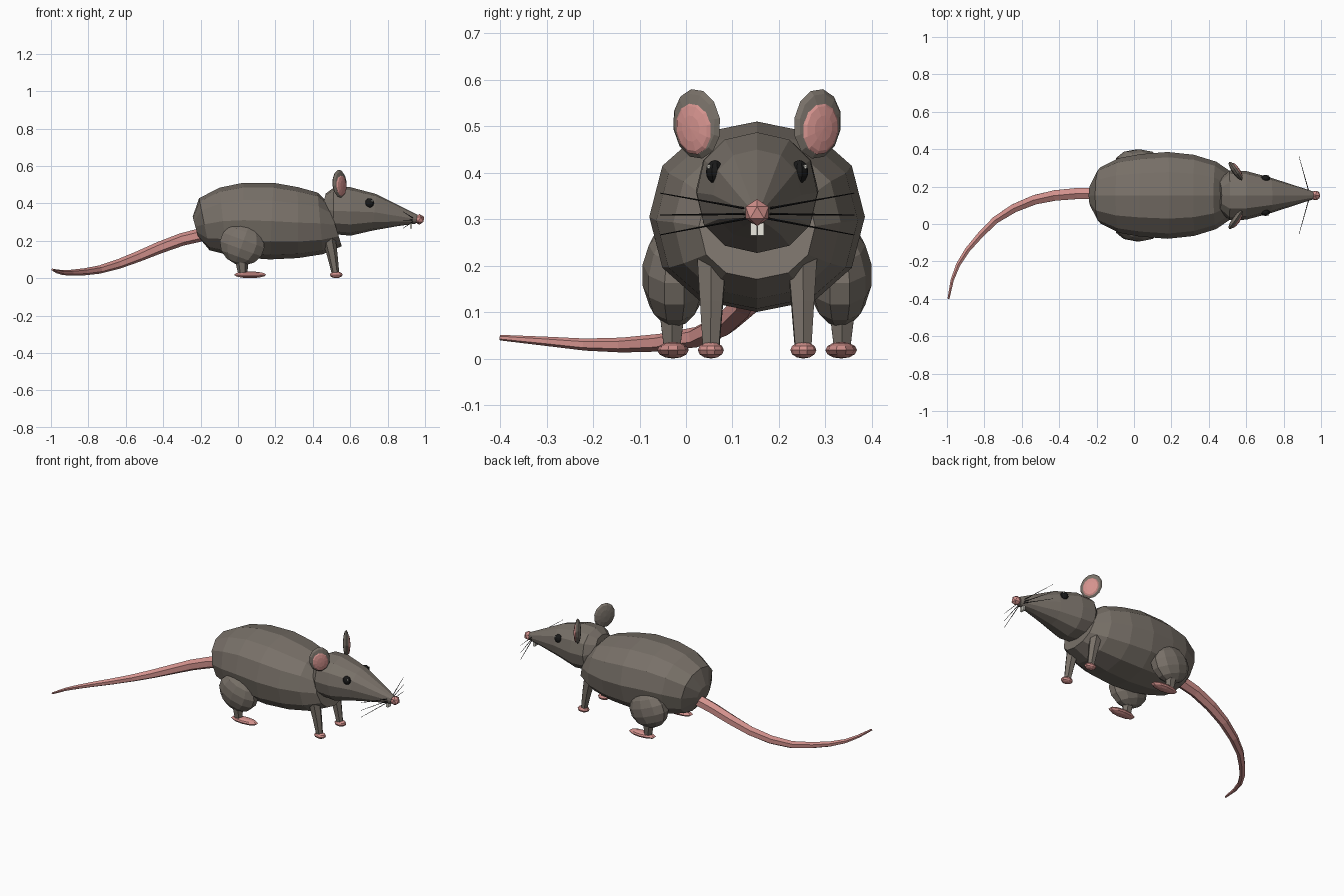
import bpy, bmesh
from math import cos, sin, pi, radians, copysign
from mathutils import Vector, Matrix, Euler

if "Cube" in bpy.data.objects:
    bpy.data.objects.remove(bpy.data.objects["Cube"])

Y0 = 0.153  # symmetry plane of the animal


def material(name, rgb):
    m = bpy.data.materials.new(name)
    m.diffuse_color = (*rgb, 1)
    m.use_nodes = True
    m.node_tree.nodes["Principled BSDF"].inputs["Base Color"].default_value = m.diffuse_color
    return m


FUR = material("fur", (0.19, 0.165, 0.14))
PINK = material("pink_skin", (0.66, 0.29, 0.27))
BLACK = material("black", (0.01, 0.01, 0.01))
WHITE = material("white", (0.85, 0.83, 0.75))


def finish(bm, name, mat):
    bmesh.ops.recalc_face_normals(bm, faces=bm.faces)
    me = bpy.data.meshes.new(name)
    bm.to_mesh(me)
    bm.free()
    me.materials.append(mat)
    ob = bpy.data.objects.new(name, me)
    bpy.context.collection.objects.link(ob)
    return ob


def loft(name, rings, sides, mat, power=1.0):
    """Skin rings given as (centre, half width, half height, lean)."""
    bm = bmesh.new()
    centres = [Vector(r[0]) for r in rings]
    loops = []
    for i, (c, w, h, *lean) in enumerate(rings):
        c = Vector(c)
        d = centres[min(i + 1, len(rings) - 1)] - centres[max(i - 1, 0)]
        side = Vector((0, 0, 1)).cross(d).normalized()
        up = d.cross(side).normalized()
        loop = []
        for k in range(sides):
            a = pi / 2 + 2 * pi * k / sides
            u = copysign(abs(cos(a)) ** power, cos(a)) * w
            v = copysign(abs(sin(a)) ** power, sin(a)) * h
            p = c + side * u + up * v
            if lean:
                p.x -= lean[0] * v
            loop.append(bm.verts.new(p))
        loops.append(loop)
    for a, b in zip(loops, loops[1:]):
        for k in range(sides):
            n = (k + 1) % sides
            bm.faces.new((a[k], a[n], b[n], b[k]))
    bm.faces.new(loops[0])
    bm.faces.new(loops[-1])
    return finish(bm, name, mat)


def ball(name, loc, scale, mat, seg=10, rings=6, rot=Matrix()):
    bm = bmesh.new()
    m = Matrix.Translation(loc) @ rot @ Matrix.Diagonal((*scale, 1))
    bmesh.ops.create_uvsphere(bm, u_segments=seg, v_segments=rings, radius=1, matrix=m)
    return finish(bm, name, mat)


# Body and head: (x, centre z, half width, half height, lean)
body = [(-0.228, .275, .06, .055, 0), (-0.18, .288, .15, .142, 0), (-0.08, .305, .2, .18, 0),
        (0.03, .31, .22, .2, 0), (0.18, .305, .232, .205, 0), (0.32, .297, .217, .19, .05),
        (0.44, .293, .18, .165, .15), (0.52, .285, .125, .115, .4)]
head = [(0.45, .375, .08, .08, 0), (0.51, .36, .132, .125, .1), (0.60, .357, .13, .13, .05),
        (0.73, .352, .095, .098, 0), (0.86, .331, .053, .054, 0), (0.955, .315, .022, .024, 0)]
for name, prof in (("body", body), ("head", head)):
    loft(name, [((x, Y0, z), w, h, l) for x, z, w, h, l in prof], 12, FUR, 0.9)

# Nose
bm = bmesh.new()
bmesh.ops.create_icosphere(bm, subdivisions=1, radius=0.029,
                           matrix=Matrix.Translation((0.97, Y0, .314)))
finish(bm, "nose", PINK)

# Tail: curving path with tapering radius
tail = [(-0.17, .163, .238, .036), (-0.3, .163, .207, .034), (-0.42, .153, .163, .032),
        (-0.53, .13, .117, .029), (-0.64, .085, .075, .026), (-0.74, .022, .046, .022),
        (-0.82, -.057, .034, .019), (-0.89, -.138, .029, .016), (-0.94, -.217, .03, .013),
        (-0.972, -.3, .037, .01), (-0.992, -.4, .045, .006)]
loft("tail", [((x, y, z), r, r) for x, y, z, r in tail], 6, PINK)

for s, tag in ((1, "left"), (-1, "right")):
    def at(x, off, z):
        return Vector((x, Y0 + s * off, z))

    # Ear shell and pink inner ear, turned forward and outward
    rot = (Euler((radians(-11) * s, 0, radians(35) * s)).to_matrix().to_4x4()
           @ Matrix.Rotation(pi / 2, 4, 'Y'))
    ear = at(0.543, .13, .505)
    normal = rot.to_3x3() @ Vector((0, 0, 1))
    ball("ear_" + tag, ear, (.076, .062, .018), FUR, 12, 6, rot)
    ball("inner_ear_" + tag, ear + normal * .012 - Vector((0, 0, .01)),
         (.057, .046, .012), PINK, 12, 6, rot)

    # Eye with highlight
    ball("eye_" + tag, at(0.703, .091, .402), (.025, .019, .025), BLACK, 10, 8)
    ball("eye_highlight_" + tag, at(0.718, .104, .413), (.005, .005, .005), WHITE, 6, 4)

    # Tooth
    bm = bmesh.new()
    bmesh.ops.create_cube(bm, size=1, matrix=Matrix.Translation(at(0.925, .0075, .283))
                          @ Matrix.Diagonal((.012, .014, .036, 1)))
    finish(bm, "tooth_" + tag, WHITE)

    # Whiskers
    for n, (z0, z1) in enumerate(((.322, .356), (.311, .309), (.302, .266))):
        loft(f"whisker_{tag}_{n + 1}", [(at(0.935, .02, z0), .0025, .0025),
                                        (at(0.882, .209, z1), .001, .001)], 4, BLACK)

    # Hind leg
    tilt = Matrix.Rotation(radians(20), 4, 'Y')
    ball("thigh_" + tag, at(0.022, .178, .18), (.127, .07, .11), FUR, 10, 7, tilt)
    loft("hind_shin_" + tag, [(at(0.02, .183, .12), .034, .04),
                              (at(0.025, .183, .02), .02, .024)], 6, FUR)
    ball("hind_foot_" + tag, at(0.065, .181, .018), (.09, .034, .018), PINK, 10, 6)

    # Front leg
    loft("front_leg_" + tag, [(at(0.485, .097, .215), .036, .036),
                              (at(0.505, .098, .12), .028, .028),
                              (at(0.522, .099, .022), .02, .02)], 6, FUR)
    ball("front_foot_" + tag, at(0.525, .0995, .018), (.036, .028, .018), PINK, 10, 6)
